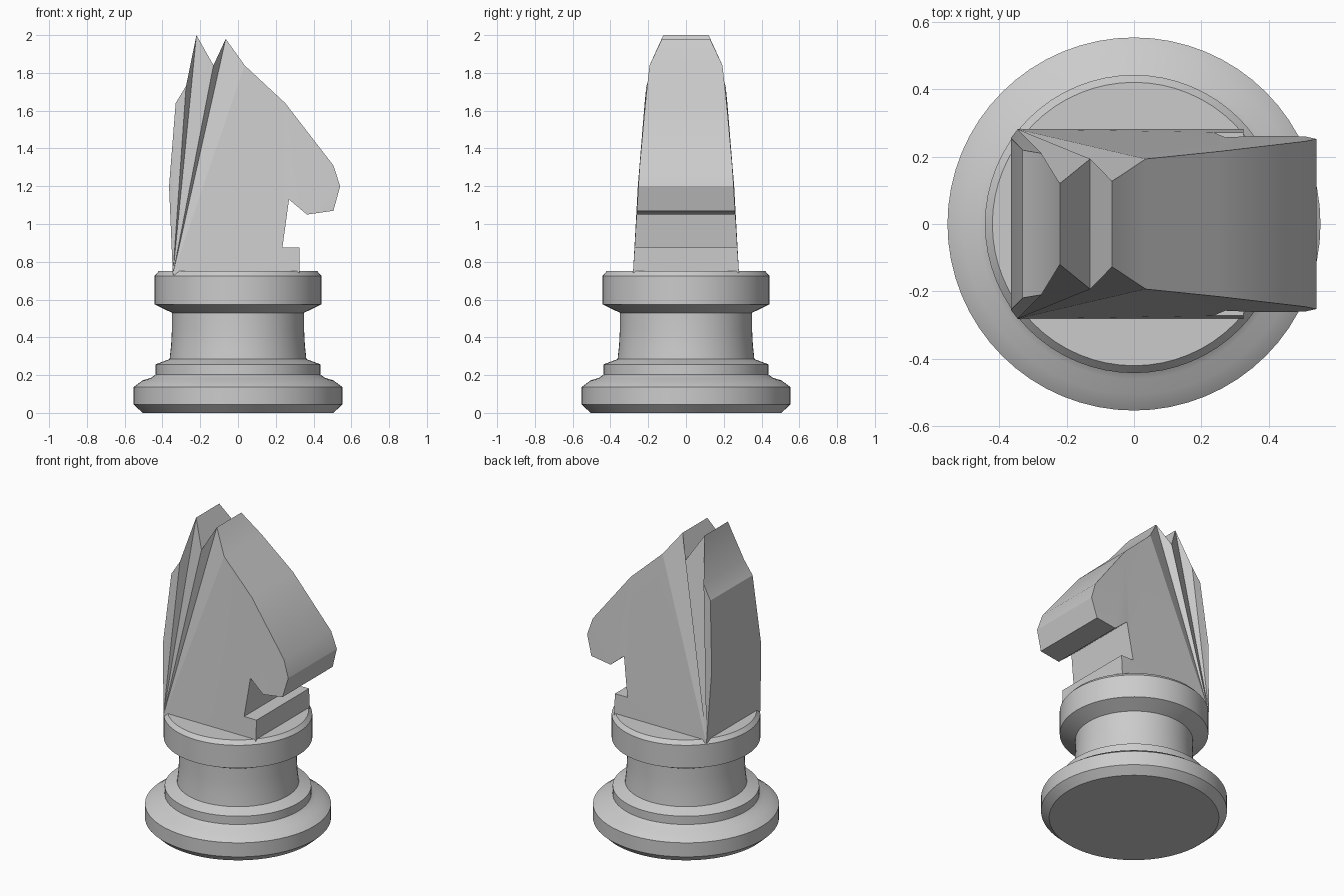
import bpy
import bmesh
from math import radians
from mathutils import Matrix

cube = bpy.data.objects.get("Cube")
if cube:
    bpy.data.objects.remove(cube, do_unlink=True)

# Single plain grey
grey = bpy.data.materials.new("plain_grey")
grey.use_nodes = True
colour = (0.6, 0.6, 0.6, 1)
grey.diffuse_color = colour
grey.node_tree.nodes["Principled BSDF"].inputs["Base Color"].default_value = colour


def finish(name, bm, angle):
    bmesh.ops.recalc_face_normals(bm, faces=bm.faces)
    mesh = bpy.data.meshes.new(name)
    bm.to_mesh(mesh)
    bm.free()
    mesh.materials.append(grey)
    obj = bpy.data.objects.new(name, mesh)
    bpy.context.collection.objects.link(obj)
    bpy.ops.object.select_all(action="DESELECT")
    obj.select_set(True)
    bpy.context.view_layer.objects.active = obj
    bpy.ops.object.shade_smooth_by_angle(angle=radians(angle))
    return obj


# Turned pedestal: (radius, height) profile
profile = [(0, 0), (0.505, 0), (0.553, 0.045), (0.553, 0.137), (0.505, 0.172),
           (0.46, 0.186), (0.436, 0.203), (0.436, 0.257), (0.362, 0.285),
           (0.354, 0.36), (0.35, 0.44), (0.35, 0.53), (0.442, 0.575),
           (0.442, 0.725), (0.42, 0.75), (0, 0.75)]
bm = bmesh.new()
verts = [bm.verts.new((r, 0, z)) for r, z in profile]
edges = [bm.edges.new(pair) for pair in zip(verts, verts[1:])]
bmesh.ops.spin(bm, geom=verts + edges, cent=(0, 0, 0), axis=(0, 0, 1),
               angle=radians(360), steps=64)
bmesh.ops.remove_doubles(bm, verts=bm.verts, dist=0.0001)
finish("pedestal", bm, 20)

# Horse head: (x, z, half width) outline, clockwise from the back of the neck
outline = [(-0.345, 0.73, 0.281), (-0.365, 1.2, 0.255), (-0.33, 1.64, 0.219),
           (-0.275, 1.73, 0.21), (-0.22, 2.0, 0.12), (-0.13, 1.84, 0.193),
           (-0.065, 1.98, 0.127), (0.035, 1.84, 0.193), (0.25, 1.64, 0.215),
           (0.505, 1.31, 0.245), (0.541, 1.2, 0.252), (0.505, 1.07, 0.26),
           (0.365, 1.05, 0.261), (0.27, 1.13, 0.257), (0.235, 0.875, 0.272),
           (0.325, 0.875, 0.272), (0.325, 0.73, 0.281)]
bm = bmesh.new()
sides = [[bm.verts.new((x, s * w, z)) for x, z, w in outline] for s in (-1, 1)]
cheeks = []
for side in sides:
    # Mane and ear pleats fan out from the rear corner, the rest is one cheek
    for i in range(1, 7):
        bm.faces.new((side[0], side[i], side[i + 1]))
    cheeks.append(bm.faces.new([side[0]] + side[7:]))
count = len(outline)
for i in range(count):
    j = (i + 1) % count
    bm.faces.new((sides[0][i], sides[0][j], sides[1][j], sides[1][i]))
bmesh.ops.triangulate(bm, faces=cheeks)
finish("horse_head", bm, 20)
